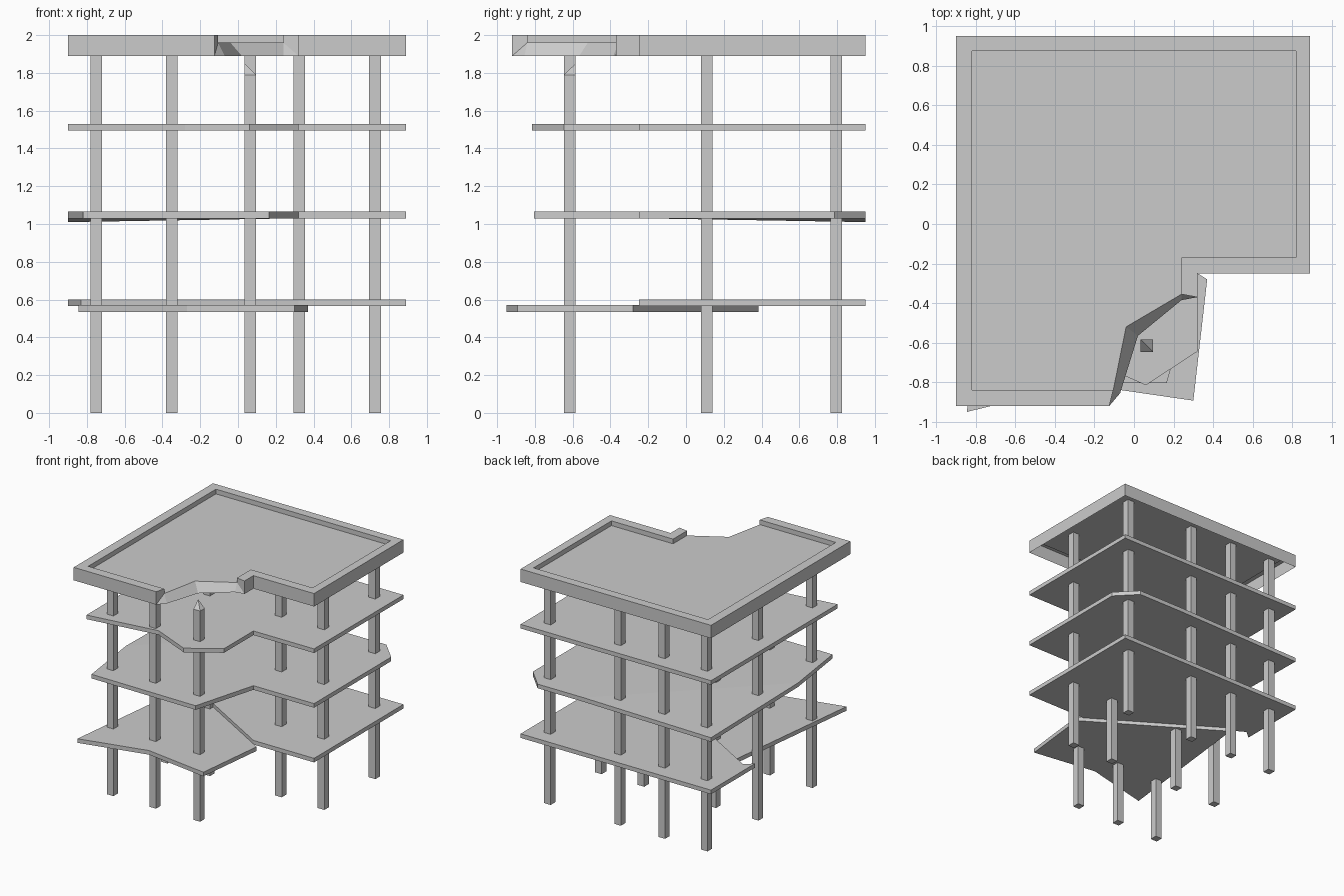
import bpy, bmesh

cube = bpy.data.objects.get("Cube")
if cube:
    bpy.data.objects.remove(cube, do_unlink=True)

concrete = bpy.data.materials.new("concrete_grey")
concrete.use_nodes = True
GREY = (0.6, 0.6, 0.6, 1)
concrete.diffuse_color = GREY
concrete.node_tree.nodes["Principled BSDF"].inputs["Base Color"].default_value = GREY


def finish(name, bm, fix_normals=True):
    if fix_normals:
        bmesh.ops.recalc_face_normals(bm, faces=bm.faces[:])
    mesh = bpy.data.meshes.new(name)
    bm.to_mesh(mesh)
    bm.free()
    mesh.materials.append(concrete)
    obj = bpy.data.objects.new(name, mesh)
    bpy.context.collection.objects.link(obj)
    return obj


def slab(name, outline, bottom, top, sag=None):
    """Extruded outline; sag lowers single corners by index."""
    sag = sag or {}
    bm = bmesh.new()
    low, high = [[bm.verts.new((x, y, z - sag.get(i, 0))) for i, (x, y) in enumerate(outline)]
                 for z in (bottom, top)]
    bm.faces.new(high)
    bm.faces.new(low[::-1])
    for i in range(len(outline)):
        j = (i + 1) % len(outline)
        bm.faces.new((low[i], low[j], high[j], high[i]))
    return finish(name, bm)


# Shared plan corners
LEFT, RIGHT, BACK, FRONT = -0.9, 0.89, 0.95, -0.92
NOTCH = (0.32, -0.25)
right_wing = [NOTCH, (RIGHT, NOTCH[1])]

# Lowest floor: standing part and the dropped, twisted part
slab("first_floor_standing", right_wing + [(RIGHT, BACK), (LEFT, BACK), (LEFT, 0.36), (-0.83, 0.42)],
     0.565, 0.6)
slab("first_floor_dropped", [(-0.845, -0.95), (-0.27, -0.81), (0.3, -0.893), (0.37, -0.28), (-0.69, 0.385)],
     0.535, 0.57)

# Second floor: main part with chipped corners, and a sagging corner
fold = [(0.3, BACK), (LEFT, -0.22)]
slab("second_floor", [(-0.82, -0.795), (0.165, -0.805)] + right_wing
     + [(RIGHT, 0.785), (0.73, BACK)] + fold, 1.03, 1.065)
slab("second_floor_sagging_corner", [fold[0], (LEFT, BACK), fold[1]], 1.03, 1.065, {1: 0.02})

# Third floor with a broken front edge
slab("third_floor", [(LEFT, -0.75), (-0.28, -0.665), (0.06, -0.815), (NOTCH[0], -0.645)] + right_wing
     + [(RIGHT, BACK), (LEFT, BACK)], 1.495, 1.53)

# Columns, one of them snapped to a point
COL_X = (-0.75, -0.35, 0.065, 0.325, 0.725)
ROWS = {"front": (-0.615, (0, 1, 2)), "middle": (0.11, (0, 1, 3, 4)), "back": (0.795, (0, 1, 2, 4))}
H = 0.031
for row, (y, picks) in ROWS.items():
    for i in picks:
        x = COL_X[i]
        snapped = row == "front" and i == 2
        square = [(x - H, y - H), (x + H, y - H), (x + H, y + H), (x - H, y + H)]
        if not snapped:
            slab(f"{row}_column_{i + 1}", square, 0, 1.958)
            continue
        col = slab("snapped_column", square, 0, 1.79)
        bm = bmesh.new()
        bm.from_mesh(col.data)
        bm.verts.ensure_lookup_table()
        tops = bm.verts[4:8]
        bmesh.ops.connect_verts(bm, verts=[tops[1], tops[3]])
        tops[3].co.z = 1.85
        bm.to_mesh(col.data)
        bm.free()

# Roof: a shell open below, with parapet, sunken deck and a broken bay
EAVE, RIM, DECK = 1.89, 2.0, 1.96
outer = [(-0.125, FRONT), (LEFT, FRONT), (LEFT, BACK), (RIGHT, BACK), (RIGHT, NOTCH[1]), NOTCH, (NOTCH[0], -0.37)]
inner = [(-0.105, -0.84), (-0.82, -0.84), (-0.82, 0.875), (0.82, 0.875), (0.82, -0.17), (0.24, -0.17), (0.24, -0.355)]
bm = bmesh.new()
strips = [[bm.verts.new((*p, z)) for p, z in ((o, EAVE), (o, RIM), (i, RIM), (i, DECK))]
          for o, i in zip(outer, inner)]
for a, b in zip(strips, strips[1:]):
    for k in range(3):
        bm.faces.new((a[k], a[k + 1], b[k + 1], b[k]))
crack = bm.verts.new((-0.04, -0.52, DECK))
bm.faces.new([s[3] for s in strips] + [crack])
# Torn edge hanging below the deck
torn = [bm.verts.new((x, y, EAVE)) for x, y in ((-0.07, -0.855), (0.02, -0.565), (0.24, -0.385))]
first, last = strips[0], strips[-1]
bm.faces.new((first[3], crack, torn[1], torn[0]))
bm.faces.new((crack, last[3], torn[2], torn[1]))
for end, tip in ((first, torn[0]), (last, torn[2])):
    bm.faces.new((end[1], end[2], end[3]))
    bm.faces.new((end[0], end[1], end[3]))
    bm.faces.new((end[0], end[3], tip))
bmesh.ops.recalc_face_normals(bm, faces=bm.faces[:])
deck = next(f for f in bm.faces if len(f.verts) == 8)
if deck.normal.z < 0:
    bmesh.ops.reverse_faces(bm, faces=bm.faces[:])
finish("roof_shell", bm, False)
